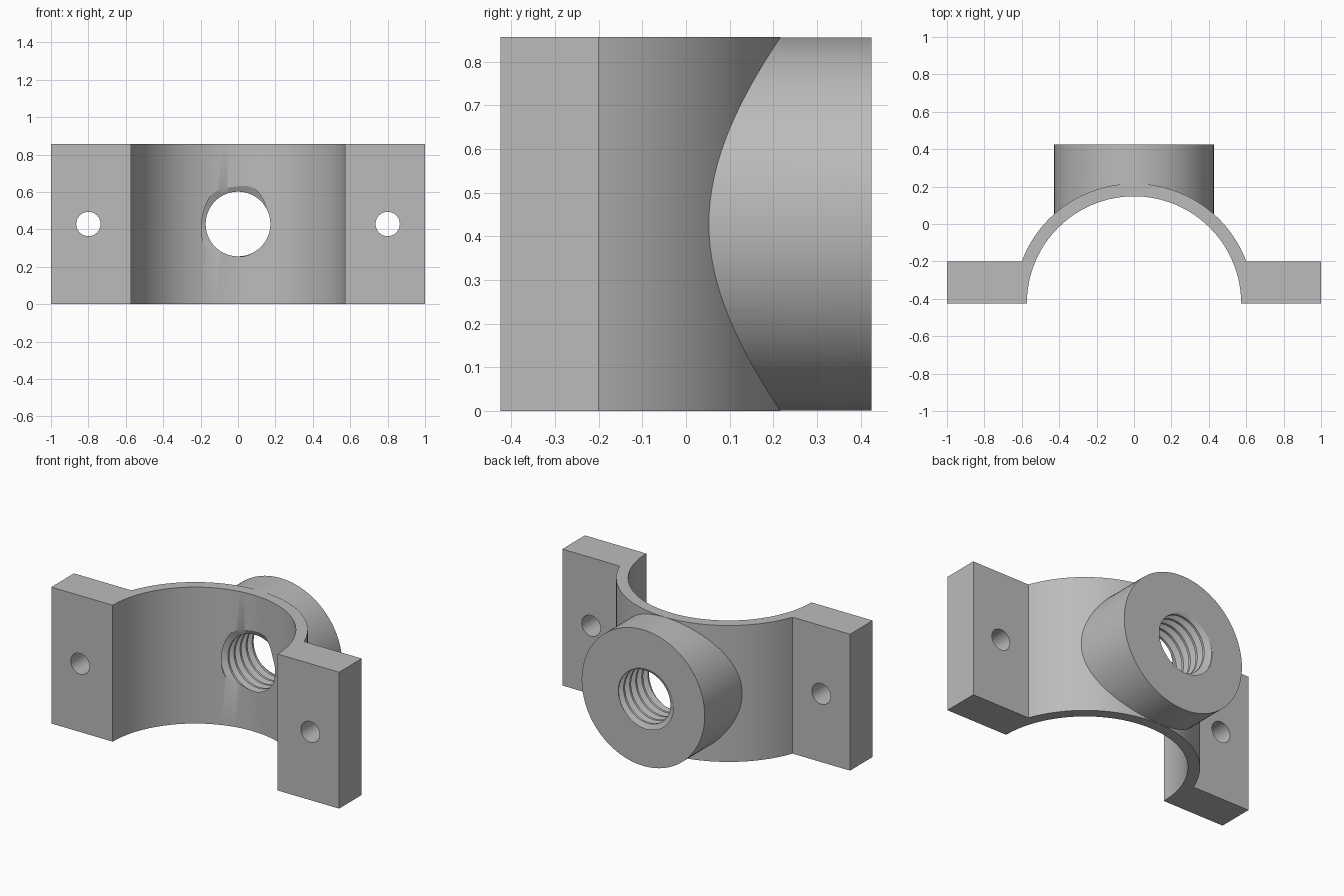
import bpy, bmesh, math
from mathutils import Matrix, Vector

cube = bpy.data.objects.get("Cube")
if cube:
    bpy.data.objects.remove(cube, do_unlink=True)

HEIGHT = 0.857
MID = HEIGHT / 2
BASE = -0.425        # open face of the saddle, also the pipe axis
BACK = 0.425         # outer end of the boss
BORE, SHELL = 0.573, 0.641

grey = bpy.data.materials.new("plain grey")
grey.use_nodes = True
grey.diffuse_color = (0.5, 0.5, 0.5, 1)
grey.node_tree.nodes["Principled BSDF"].inputs["Base Color"].default_value = (0.5, 0.5, 0.5, 1)


def finish(name, bm):
    bmesh.ops.recalc_face_normals(bm, faces=bm.faces)
    mesh = bpy.data.meshes.new(name)
    bm.to_mesh(mesh)
    bm.free()
    mesh.materials.append(grey)
    obj = bpy.data.objects.new(name, mesh)
    bpy.context.collection.objects.link(obj)
    return obj


def cylinder(name, radius, start, end, sides):
    """Closed cylinder between two points."""
    start, end = Vector(start), Vector(end)
    axis = end - start
    turn = axis.to_track_quat('Z', 'Y').to_matrix().to_4x4()
    bm = bmesh.new()
    bmesh.ops.create_cone(bm, cap_ends=True, segments=sides, radius1=radius, radius2=radius,
                          depth=axis.length, matrix=Matrix.Translation((start + end) / 2) @ turn)
    return finish(name, bm)


def combine(target, tool, operation):
    mod = target.modifiers.new(tool.name, 'BOOLEAN')
    mod.object, mod.operation, mod.solver = tool, operation, 'EXACT'
    bpy.ops.object.select_all(action='DESELECT')
    bpy.context.view_layer.objects.active = target
    target.select_set(True)
    bpy.ops.object.modifier_apply(modifier=mod.name)
    bpy.data.objects.remove(tool, do_unlink=True)


def saddle_body():
    """Two flanges joined by an arch, extruded upwards."""
    flange_top = -0.2
    a = math.asin((flange_top - BASE) / SHELL)
    steps = 72
    arc = [a + (math.pi - 2 * a) * i / steps for i in range(steps + 1)]
    outline = [(1, BASE), (1, flange_top)]
    outline += [(SHELL * math.cos(t), BASE + SHELL * math.sin(t)) for t in arc]
    outline += [(-1, flange_top), (-1, BASE)]
    bm = bmesh.new()
    face = bm.faces.new([bm.verts.new((x, y, 0)) for x, y in outline])
    up = bmesh.ops.extrude_face_region(bm, geom=[face])["geom"]
    bmesh.ops.translate(bm, vec=(0, 0, HEIGHT),
                        verts=[v for v in up if isinstance(v, bmesh.types.BMVert)])
    return finish("pipe_saddle", bm)


def thread_cutter():
    """Right-handed helical core running along y."""
    crest, root, pitch, sides, turns = 0.173, 0.21, 0.06, 64, 11
    profile = [(0.125, crest), (0.44, root), (0.56, root), (0.875, crest)]
    k = len(profile)
    y0 = BACK - pitch * 8.25
    bm = bmesh.new()
    grid = []
    for i in range(sides):
        t = math.tau * i / sides
        grid.append([bm.verts.new((r * math.sin(t), y0 + pitch * (n + u + i / sides), MID + r * math.cos(t)))
                     for n in range(turns) for u, r in profile])
    # the last column meets the first one a full pitch further along
    grid.append(grid[0][k:])
    for left, right in zip(grid, grid[1:]):
        for j in range(min(len(left), len(right)) - 1):
            bm.faces.new((left[j], left[j + 1], right[j + 1], right[j]))
    ends = [bm.verts.new((0, y, MID)) for y in (y0 - 0.05, y0 + pitch * (turns + 1) + 0.05)]
    for e in [e for e in bm.edges if e.is_boundary]:
        low = sum(v.co.y for v in e.verts) / 2 < y0 + pitch * turns / 2
        bm.faces.new((*e.verts, ends[0 if low else 1]))
    return finish("thread_cutter", bm)


# Arch and flanges with the round boss
saddle = saddle_body()
combine(saddle, cylinder("boss", 0.4275, (0, 0, MID), (0, BACK, MID), 96), 'UNION')

# Pipe bore, threaded port and bolt holes
combine(saddle, cylinder("pipe_bore", BORE, (0, BASE, -0.1), (0, BASE, HEIGHT + 0.1), 128), 'DIFFERENCE')
combine(saddle, thread_cutter(), 'DIFFERENCE')
for x in (-0.8, 0.8):
    combine(saddle, cylinder("bolt_hole", 0.065, (x, BASE - 0.1, MID), (x, 0, MID), 40), 'DIFFERENCE')

bpy.ops.object.shade_smooth_by_angle(angle=math.radians(25))
